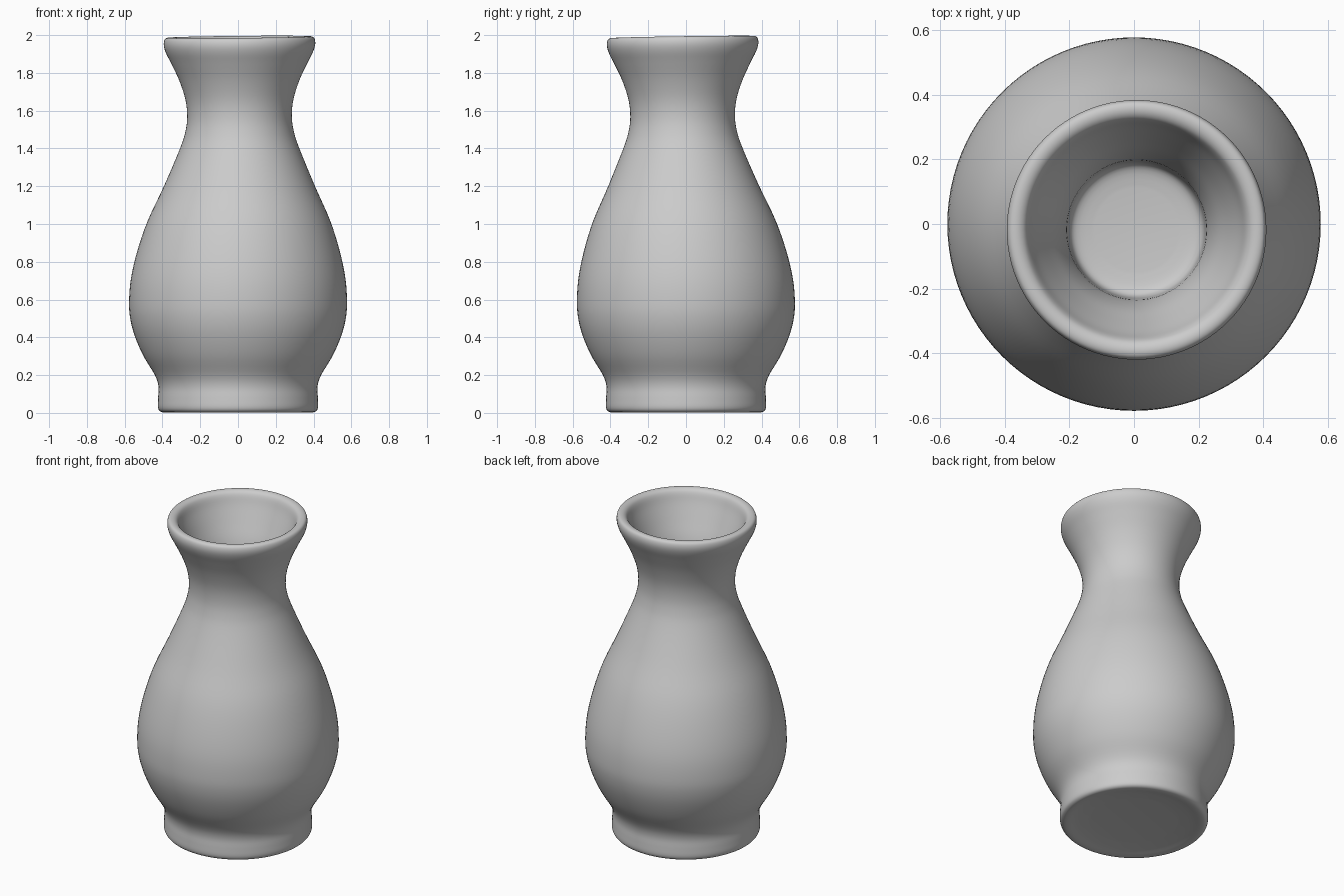
import bpy, bmesh, math
from mathutils import Vector

if "Cube" in bpy.data.objects:
    bpy.data.objects.remove(bpy.data.objects["Cube"])

SEGMENTS = 96
STEPS = 4

# Profile (radius, height): underside, foot, belly, neck, lip, inside, floor
profile = [
    (0.25, 0.02), (0.33, 0.012), (0.385, 0.003), (0.412, 0.008), (0.424, 0.03),
    (0.423, 0.08), (0.421, 0.14), (0.44, 0.20), (0.50, 0.30), (0.544, 0.40),
    (0.569, 0.49), (0.577, 0.58), (0.568, 0.71), (0.535, 0.86), (0.482, 1.02),
    (0.400, 1.20), (0.316, 1.40), (0.287, 1.49), (0.277, 1.57), (0.286, 1.66),
    (0.318, 1.76), (0.360, 1.85), (0.390, 1.91), (0.401, 1.95), (0.396, 1.98),
    (0.378, 1.99), (0.355, 1.985), (0.338, 1.965), (0.318, 1.91), (0.280, 1.82),
    (0.243, 1.73), (0.220, 1.64), (0.213, 1.56), (0.207, 1.50), (0.185, 1.475),
    (0.13, 1.465),
]


def smooth_curve(points):
    """Catmull-Rom interpolation through the profile points."""
    pts = [Vector(p) for p in points]
    pts = [pts[0]] + pts + [pts[-1]]
    out = []
    for a, b, c, d in zip(pts, pts[1:], pts[2:], pts[3:]):
        for i in range(STEPS):
            t = i / STEPS
            out.append(0.5 * (2 * b + (c - a) * t + (2 * a - 5 * b + 4 * c - d) * t ** 2
                              + (3 * b - a - 3 * c + d) * t ** 3))
    return out + [pts[-1]]


def place(r, z, angle):
    """Ring point; the neck leans slightly and the lip tilts a little."""
    t = min(max((z - 0.5) / 1.0, 0), 1)
    t = t * t * (3 - 2 * t)
    x, y = r * math.cos(angle), r * math.sin(angle)
    tilt = t * (0.010 * x + 0.015 * y)
    return (x + 0.008 * t, y - 0.018 * t, z + tilt)


# Vase body as one closed lathe surface
bm = bmesh.new()
rings = [[bm.verts.new(place(p.x, p.y, 2 * math.pi * i / SEGMENTS)) for i in range(SEGMENTS)]
         for p in smooth_curve(profile)]
for low, high in zip(rings, rings[1:]):
    for i in range(SEGMENTS):
        j = (i + 1) % SEGMENTS
        bm.faces.new((low[i], low[j], high[j], high[i]))

# Underside and inner floor
bm.faces.new(rings[0][::-1])
bm.faces.new(rings[-1])
bmesh.ops.recalc_face_normals(bm, faces=bm.faces)
for f in bm.faces:
    f.smooth = True

mesh = bpy.data.meshes.new("vase")
bm.to_mesh(mesh)
bm.free()
vase = bpy.data.objects.new("vase", mesh)
bpy.context.collection.objects.link(vase)
